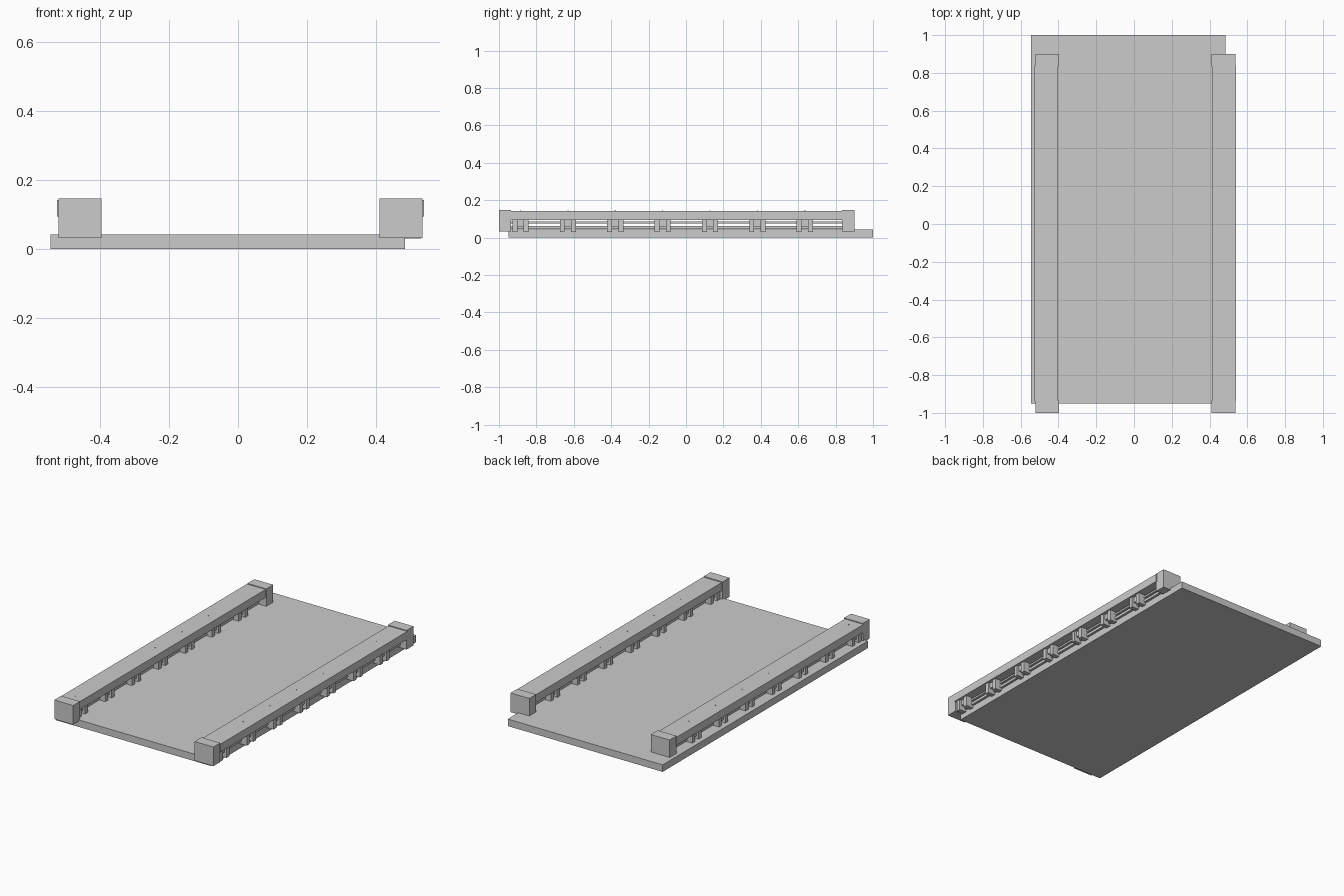
import bpy, bmesh
from mathutils import Matrix, Vector

if "Cube" in bpy.data.objects:
    bpy.data.objects.remove(bpy.data.objects["Cube"])

MID = 0.0075          # mirror plane between the two parapets


def add_box(bm, x, y, z):
    size = Vector((x[1] - x[0], y[1] - y[0], z[1] - z[0]))
    centre = Vector((sum(x) / 2, sum(y) / 2, sum(z) / 2))
    bmesh.ops.create_cube(bm, size=1, matrix=Matrix.Translation(centre) @ Matrix.Diagonal((*size, 1)))


def finish(name, bm):
    mesh = bpy.data.meshes.new(name)
    bm.to_mesh(mesh)
    bm.free()
    obj = bpy.data.objects.new(name, mesh)
    bpy.context.collection.objects.link(obj)
    return obj


def boxes(name, items):
    bm = bmesh.new()
    for x, y, z in items:
        add_box(bm, x, y, z)
    return finish(name, bm)


# Deck slab
boxes("deck", [((-0.545, 0.485), (-0.95, 1.0), (0, 0.042))])

POSTS = [-0.885 + 0.2533 * i for i in range(7)]


def parapet(side, label):
    def span(a, b):                       # distances from the mirror plane
        return tuple(sorted((MID + side * a, MID + side * b)))

    # End blocks
    boxes(label + "_end_blocks", [(span(0.404, 0.529), y, (0.032, 0.147))
                                  for y in ((-1.0, -0.935), (0.835, 0.9))])
    # Coping beam
    boxes(label + "_coping", [(span(0.409, 0.533), (-0.94, 0.84), (0.094, 0.142))])
    # Horizontal rails
    boxes(label + "_rails", [(span(0.452, 0.488), (-0.94, 0.84), z)
                             for z in ((0.046, 0.062), (0.074, 0.085))])
    # Paired legs with a recessed web between them
    legs, webs = [], []
    for y in POSTS:
        for s in (-1, 1):
            legs.append((span(0.417, 0.524), (y + s * 0.03 - 0.013, y + s * 0.03 + 0.013), (0.03, 0.097)))
        webs.append((span(0.43, 0.511), (y - 0.018, y + 0.018), (0.06, 0.095)))
    boxes(label + "_legs", legs)
    boxes(label + "_webs", webs)
    # Small bolt heads on the coping
    bm = bmesh.new()
    for y in POSTS:
        bmesh.ops.create_cone(bm, cap_ends=True, segments=8, radius1=0.003, radius2=0.003, depth=0.004,
                              matrix=Matrix.Translation((MID + side * 0.47, y, 0.1415)))
    finish(label + "_bolts", bm)


parapet(-1, "left")
parapet(1, "right")
